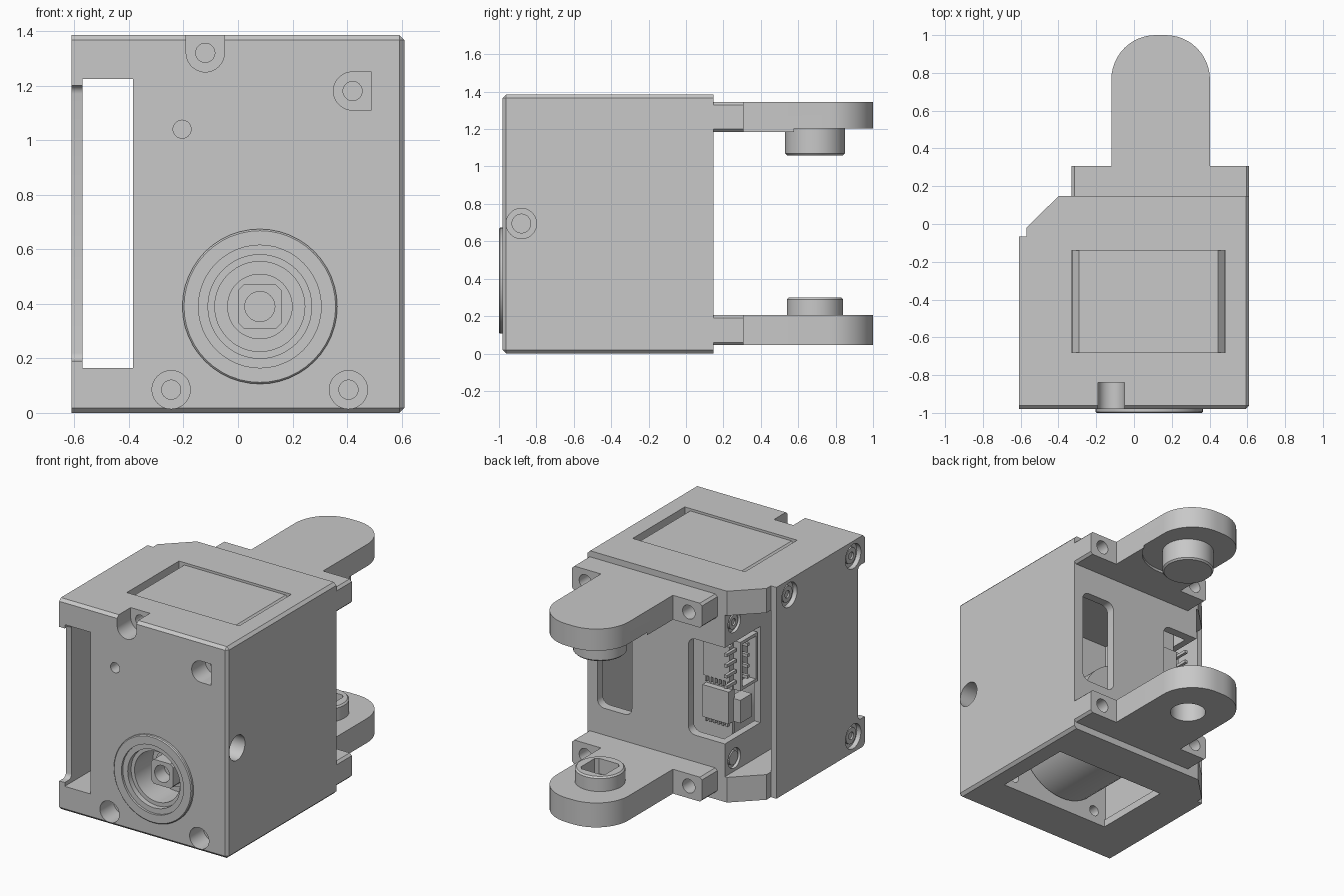
import bpy, bmesh, math
from mathutils import Matrix, Vector

if "Cube" in bpy.data.objects:
    bpy.data.objects.remove(bpy.data.objects["Cube"], do_unlink=True)

grey = bpy.data.materials.new("plain grey")
grey.use_nodes = True
grey.diffuse_color = (0.58, 0.58, 0.58, 1)
grey.node_tree.nodes["Principled BSDF"].inputs["Base Color"].default_value = (0.58, 0.58, 0.58, 1)

TURN = {"x": Matrix.Rotation(math.pi / 2, 4, "Y"),
        "y": Matrix.Rotation(-math.pi / 2, 4, "X"),
        "z": Matrix.Identity(4)}
TOP = 1.385
BACK = 0.147


def finish(name, bm):
    bmesh.ops.recalc_face_normals(bm, faces=bm.faces)
    mesh = bpy.data.meshes.new(name)
    bm.to_mesh(mesh)
    bm.free()
    mesh.materials.append(grey)
    ob = bpy.data.objects.new(name, mesh)
    bpy.context.collection.objects.link(ob)
    return ob


def box(name, x, y, z):
    bm = bmesh.new()
    bmesh.ops.create_cube(bm, size=1)
    for v in bm.verts:
        v.co = Vector([(r[0] + r[1]) / 2 + c * (r[1] - r[0]) for r, c in zip((x, y, z), v.co)])
    return finish(name, bm)


def cylinder(name, axis, a, b, centre, r):
    """Round part from a to b along an axis; centre gives the other two coordinates."""
    bm = bmesh.new()
    bmesh.ops.create_cone(bm, cap_ends=True, segments=48, radius1=r, radius2=r, depth=b - a)
    pos = list(centre)
    pos.insert("xyz".index(axis), (a + b) / 2)
    bm.transform(Matrix.Translation(pos) @ TURN[axis])
    return finish(name, bm)


def prism(name, outline, z0, z1):
    bm = bmesh.new()
    face = bm.faces.new([bm.verts.new((x, y, z0)) for x, y in outline])
    top = bmesh.ops.extrude_face_region(bm, geom=[face])["geom"]
    bmesh.ops.translate(bm, vec=(0, 0, z1 - z0),
                        verts=[v for v in top if isinstance(v, bmesh.types.BMVert)])
    return finish(name, bm)


def combine(ob, others, operation="DIFFERENCE"):
    for other in others:
        mod = ob.modifiers.new("combine", "BOOLEAN")
        mod.operation, mod.solver, mod.object = operation, "EXACT", other
        bpy.context.view_layer.objects.active = ob
        bpy.ops.object.modifier_apply(modifier=mod.name)
        bpy.data.objects.remove(other, do_unlink=True)


def bevel(ob, rule, width, segments=1):
    bm = bmesh.new()
    bm.from_mesh(ob.data)
    bmesh.ops.bevel(bm, geom=[e for e in bm.edges if rule(*[v.co for v in e.verts])],
                    offset=width, segments=segments, profile=0.5, affect="EDGES")
    bm.to_mesh(ob.data)
    bm.free()


def along(axis):
    return lambda a, b: abs((a - b).normalized()[axis]) > 0.99


def body_edge(a, b):
    front = a.y < -0.97 and b.y < -0.97 and max(a.x, b.x) > 0
    side = a.x > 0.6 and b.x > 0.6 and min(a.y, b.y) < 0
    return front or side


# Housing with a chamfered rear corner
body = prism("housing", [(-0.57, -0.98), (0.61, -0.98), (0.61, BACK), (-0.4, BACK), (-0.57, -0.02)], 0, TOP)
bevel(body, body_edge, 0.018)
ring = cylinder("output_ring", "y", -1, -0.95, (0.08, 0.39), 0.284)
bevel(ring, lambda a, b: max(a.y, b.y) < -0.99, 0.006)
combine(body, [ring], "UNION")

# Hollow inside, side channel, bottom opening and rear windows
cuts = [box("cavity", (-0.34, 0.56), (-0.68, 0.09), (0.05, 1.3)),
        box("channel", (-0.7, -0.385), (-1.1, 0.3), (0.165, 1.225)),
        box("bottom_opening", (-0.33, 0.485), (-0.68, -0.14), (-0.1, 0.1)),
        box("corner_window", (-0.45, -0.3), (-0.22, 0.0), (0.38, 1.01))]
for x in ((0.29, 0.54), (-0.45, -0.12)):
    window = box("rear_window", x, (0.0, 0.3), (0.38, 1.01))
    bevel(window, along(1), 0.05, 5)
    cuts.append(window)
cuts.append(box("corner_gap", (-0.45, -0.33), (-0.05, 0.3), (0.38, 1.01)))
cuts.append(box("top_recess", (-0.33, 0.485), (-0.68, -0.14), (1.335, 1.43)))

# Front fixing pockets and output bore
for x, z, end in ((-0.12, 1.32, -0.74), (0.42, 1.18, -0.74), (-0.245, 0.085, -0.6), (0.405, 0.085, -0.6)):
    cuts += [cylinder("pocket", "y", -1.1, -0.84, (x, z), 0.07),
             cylinder("screw_hole", "y", -0.9, end, (x, z), 0.035)]
cuts += [box("top_pocket_mouth", (-0.19, -0.05), (-1.1, -0.84), (1.32, 1.5)),
         box("side_pocket_mouth", (0.42, 0.49), (-1.1, -0.84), (1.11, 1.25)),
         cylinder("pin_hole", "y", -1.1, -0.85, (-0.205, 1.04), 0.033),
         cylinder("ring_step", "y", -1.1, -0.985, (0.08, 0.39), 0.225),
         cylinder("bore_mouth", "y", -1.1, -0.95, (0.08, 0.39), 0.19),
         cylinder("output_bore", "y", -1.1, -0.76, (0.08, 0.39), 0.165),
         cylinder("side_bore", "x", 0.4, 0.7, (-0.88, 0.695), 0.05),
         cylinder("side_counterbore", "x", 0.48, 0.7, (-0.88, 0.695), 0.081)]
for z in (0.25, 1.14):
    cuts.append(cylinder("wall_screw", "x", -0.5, -0.365, (0.05, z), 0.065))
combine(body, cuts)

# Lid with sloping ends, set in the top recess
lid = box("top_lid", (-0.33, 0.485), (-0.679, -0.141), (1.33, 1.37))
for v in lid.data.vertices:
    if v.co.z > 1.35:
        v.co.x += 0.04 if v.co.x < 0 else -0.04

# Output shaft in the bore
cylinder("output_collar", "y", -0.8, -0.75, (0.08, 0.39), 0.12)
shaft = box("output_shaft", (0, 0.16), (-0.9, -0.76), (0.31, 0.47))
bevel(shaft, along(1), 0.02)
combine(shaft, [cylinder("shaft_hole", "y", -1, -0.8, (0.08, 0.39), 0.055)])

# Motor and circuit board inside
cylinder("motor", "y", -0.67, -0.06, (0.03, 0.4), 0.33)
box("circuit_board", (-0.33, 0.1), (-0.03, -0.01), (0.3, 1.1))
box("upper_chip", (-0.33, -0.14), (-0.01, 0.02), (0.72, 0.95))
box("lower_chip", (-0.33, -0.14), (-0.01, 0.03), (0.45, 0.66))
for i in range(6):
    x = -0.31 + i * 0.03
    for z in (0.42, 0.68):
        box("chip_pin", (x, x + 0.012), (-0.01, 0.015), (z, z + 0.05))
socket = box("connector", (-0.38, -0.3), (-0.2, -0.02), (0.66, 0.98))
combine(socket, [box("connector_hollow", (-0.4, -0.32), (-0.18, -0.04), (0.68, 0.96))])
box("small_connector", (-0.38, -0.3), (-0.14, -0.02), (0.45, 0.6))
for i in range(4):
    z = 0.71 + i * 0.07
    box("connector_pin", (-0.375, -0.3), (-0.12, -0.1), (z, z + 0.02))
    box("board_pin", (-0.36, -0.34), (-0.01, 0.09), (z, z + 0.02))
for z in (0.25, 1.14):
    head = cylinder("wall_screw_head", "x", -0.38, -0.36, (0.05, z), 0.045)
    combine(head, [cylinder("screw_drive", "x", -0.4, -0.37, (0.05, z), 0.022)])

# Side cover with a notched front edge and four screws
cover = box("side_cover", (-0.61, -0.57), (-0.98, -0.065), (0, TOP))
bevel(cover, lambda a, b: max(a.y, b.y) < -0.97 and along(0)(a, b), 0.018)
notch = box("cover_notch", (-0.7, -0.5), (-1.1, -0.91), (0.19, 1.2))
bevel(notch, along(0), 0.03, 4)
holes = [notch]
for y in (-0.2, -0.86):
    for z in (0.105, 1.285):
        holes.append(cylinder("cover_hole", "x", -0.7, -0.58, (y, z), 0.08))
        head = cylinder("cover_screw", "x", -0.595, -0.575, (y, z), 0.052)
        combine(head, [cylinder("screw_drive", "x", -0.62, -0.585, (y, z), 0.024)])
combine(cover, holes)

# Rounded arms on wide mounting blocks
R = 0.235
outline = [(-0.12, 0.25), (0.402, 0.25)]
for cx, start in ((0.402 - R, 0), (-0.12 + R, 90)):
    for i in range(13):
        t = math.radians(start + i * 7.5)
        outline.append((cx + R * math.cos(t), 1 - R + R * math.sin(t)))


def bracket(name, z0, z1):
    arm = prism(name, outline, z0, z1)
    block = box("mount", (-0.33, 0.61), (0.14, 0.307), (z0, z1))
    bevel(block, along(1), 0.015)
    combine(arm, [block], "UNION")
    combine(arm, [cylinder("mount_hole", "y", 0.1, 0.4, (x, (z0 + z1) / 2), 0.045)
                  for x in (-0.235, 0.515)])
    return arm


upper = bracket("upper_arm", 1.185, 1.345)
combine(upper, [cylinder("arm_relief", "z", 1.1, 1.202, (0.14, 0.69), 0.285),
                box("tip_relief", (-0.2, 0.5), (0.69, 1.1), (1.1, 1.202))])
boss = cylinder("upper_boss", "z", 1.06, 1.25, (0.14, 0.69), 0.16)
bevel(boss, lambda a, b: max(a.z, b.z) < 1.07, 0.01)

lower = bracket("lower_arm", 0.045, 0.205)
stud = cylinder("lower_boss", "z", 0.15, 0.3, (0.14, 0.69), 0.15)
bevel(stud, lambda a, b: min(a.z, b.z) > 0.29, 0.01)
combine(lower, [stud], "UNION")
key = box("key_socket", (0.05, 0.23), (0.6, 0.78), (0.2, 0.4))
bevel(key, along(2), 0.02)
combine(lower, [key, cylinder("arm_bore", "z", 0, 0.18, (0.14, 0.69), 0.11),
                cylinder("key_bore", "z", 0.1, 0.25, (0.14, 0.69), 0.06)])

# Smooth round walls, sharp edges kept
bpy.ops.object.select_all(action="DESELECT")
for ob in bpy.context.scene.objects:
    if ob.type == "MESH" and ob.data.materials and ob.data.materials[0] == grey:
        ob.select_set(True)
        bpy.context.view_layer.objects.active = ob
bpy.ops.object.shade_smooth_by_angle(angle=math.radians(30))
